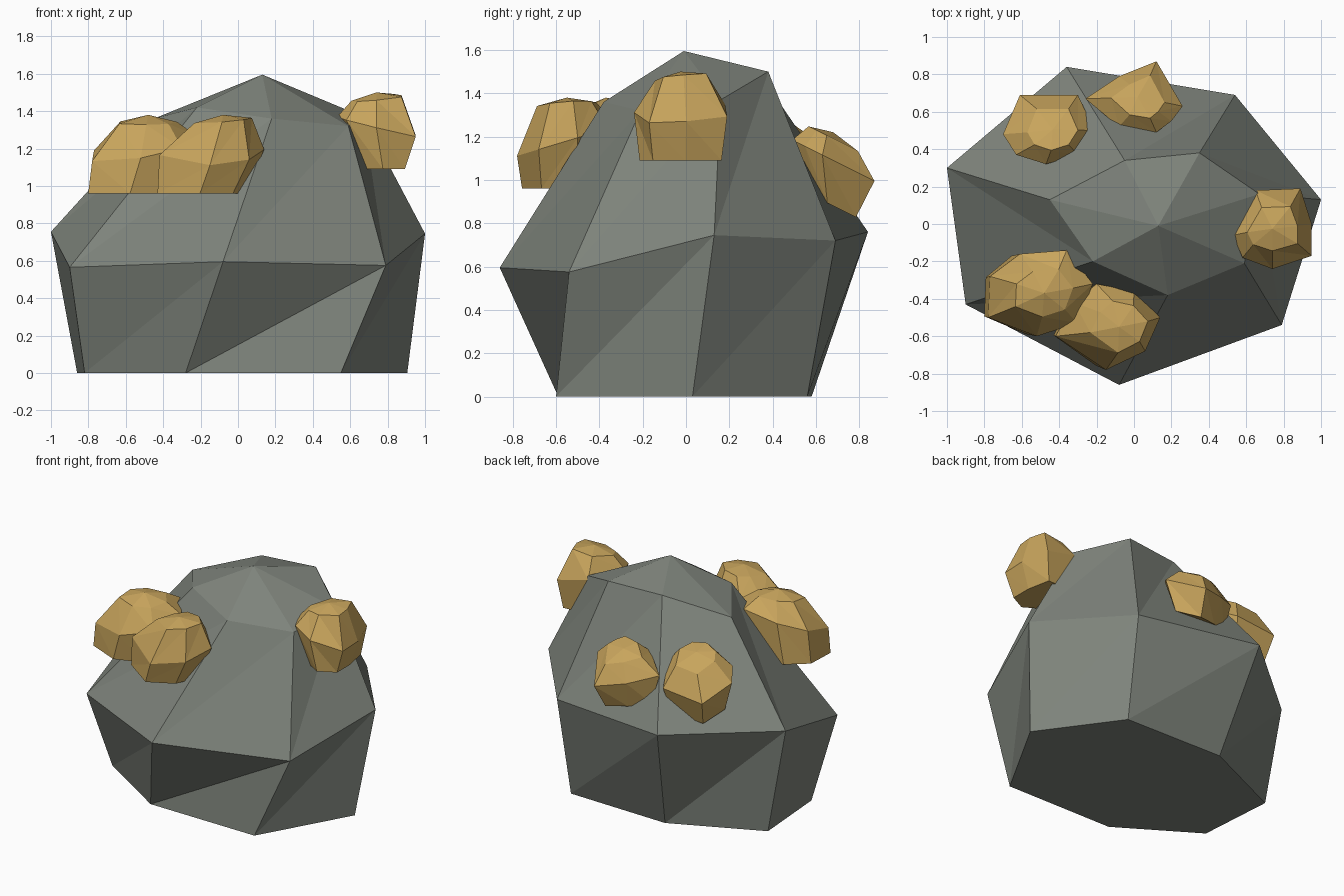
import bpy
import bmesh
from mathutils import Vector

default = bpy.data.objects.get("Cube")
if default:
    bpy.data.objects.remove(default, do_unlink=True)


def make_material(name, colour):
    material = bpy.data.materials.new(name)
    material.use_nodes = True
    material.diffuse_color = (*colour, 1)
    shader = material.node_tree.nodes["Principled BSDF"]
    shader.inputs["Base Color"].default_value = (*colour, 1)
    shader.inputs["Roughness"].default_value = 1
    return material


grey_stone = make_material("grey stone", (0.21, 0.23, 0.2))
gold_ore = make_material("gold ore", (0.58, 0.375, 0.108))


def faceted_lump(name, rings, peak, material):
    """Skin stacked rings with triangles, cap the bottom and fan to the peak."""
    bm = bmesh.new()
    loops = [[bm.verts.new(point) for point in ring] for ring in rings]
    tip = bm.verts.new(peak)
    count = len(loops[0])
    bm.faces.new(loops[0])
    for i in range(count):
        j = (i + 1) % count
        for lower, upper in zip(loops, loops[1:]):
            bm.faces.new((lower[i], lower[j], upper[j]))
            bm.faces.new((lower[i], upper[j], upper[i]))
        bm.faces.new((loops[-1][i], loops[-1][j], tip))
    bmesh.ops.recalc_face_normals(bm, faces=bm.faces)
    mesh = bpy.data.meshes.new(name)
    bm.to_mesh(mesh)
    bm.free()
    mesh.materials.append(material)
    obj = bpy.data.objects.new(name, mesh)
    bpy.context.collection.objects.link(obj)
    return obj


# Seven-sided boulder: foot, waist and shoulder rings
foot = [(-0.82, -0.25, 0), (-0.28, -0.59, 0), (0.55, -0.6, 0), (0.905, 0.03, 0),
        (0.52, 0.56, 0), (-0.24, 0.58, 0), (-0.86, 0.3, 0)]
waist = [(-0.9, -0.43, 0.565), (-0.08, -0.86, 0.595), (0.79, -0.54, 0.575),
         (1, 0.13, 0.745), (0.54, 0.69, 0.72), (-0.36, 0.84, 0.76), (-1, 0.3, 0.755)]
shoulder = [(-0.22, -0.2, 1.42), (0.18, -0.38, 1.36), (0.59, -0.21, 1.32),
            (0.67, 0.16, 1.37), (0.35, 0.38, 1.5), (-0.05, 0.34, 1.49), (-0.45, 0.13, 1.36)]
faceted_lump("boulder", [foot, waist, shoulder], (0.13, -0.01, 1.595), grey_stone)


def nugget(name, outline, base, middle, top, rise):
    """Each ring is (x scale, y scale, x shift, height, x slope, y slope)."""
    points = [Vector(p) for p in outline]
    low = Vector((min(p.x for p in points), min(p.y for p in points)))
    high = Vector((max(p.x for p in points), max(p.y for p in points)))
    centre = (low + high) / 2
    rings = []
    for scale_x, scale_y, shift, height, slope_x, slope_y in (base, middle, top):
        ring = []
        for p in points:
            dx, dy = (p.x - centre.x) * scale_x, (p.y - centre.y) * scale_y
            ring.append((centre.x + dx + shift, centre.y + dy,
                         height + dx * slope_x + dy * slope_y))
        rings.append(ring)
    peak = (centre.x + top[2], centre.y, top[3] + rise)
    return faceted_lump(name, rings, peak, gold_ore)


# Pair of level nuggets on the front right slope
nugget("front_outer_nugget",
       [(-0.77, -0.28), (-0.61, -0.16), (-0.36, -0.14), (-0.22, -0.32),
        (-0.3, -0.53), (-0.52, -0.6), (-0.78, -0.5)],
       base=(0.86, 0.95, -0.06, 0.96, 0, 0),
       middle=(1, 1, 0, 1.21, 0.16, 0.25),
       top=(0.55, 0.55, 0.02, 1.34, 0, 0.1), rise=0.04)
nugget("front_inner_nugget",
       [(-0.42, -0.6), (-0.15, -0.78), (0.06, -0.68), (0.14, -0.5),
        (0, -0.36), (-0.2, -0.32), (-0.32, -0.42)],
       base=(0.84, 0.9, -0.055, 0.96, 0, 0),
       middle=(1, 1, 0, 1.18, 0, 0.3),
       top=(0.55, 0.6, 0.06, 1.35, 0.08, 0.06), rise=0.03)

# Single nugget on the left side
nugget("left_side_nugget",
       [(0.53, -0.06), (0.65, 0.18), (0.89, 0.19), (0.95, 0),
        (0.95, -0.17), (0.74, -0.24), (0.58, -0.18)],
       base=(0.56, 0.88, 0.035, 1.09, 0, 0),
       middle=(1, 1, 0, 1.32, -0.24, 0.04),
       top=(0.64, 0.55, 0, 1.47, 0.1, 0.1), rise=0.03)

# Pair of nuggets tilted with the back slope
nugget("back_inner_nugget",
       [(-0.26, 0.67), (-0.08, 0.79), (0.12, 0.87), (0.26, 0.63),
        (0.2, 0.55), (0.12, 0.49), (-0.08, 0.52)],
       base=(0.75, 0.55, 0, 0.88, 0, -0.5),
       middle=(1, 1, 0, 1.09, 0, -0.5),
       top=(0.55, 0.6, 0.02, 1.19, 0, -0.5), rise=0.03)
nugget("back_outer_nugget",
       [(-0.7, 0.48), (-0.61, 0.69), (-0.3, 0.69), (-0.21, 0.5),
        (-0.3, 0.37), (-0.47, 0.32), (-0.63, 0.37)],
       base=(0.8, 0.7, 0, 0.9, 0.1, -0.5),
       middle=(1, 1, 0, 1.1, 0.1, -0.5),
       top=(0.55, 0.6, 0.02, 1.22, 0.1, -0.5), rise=0.03)
